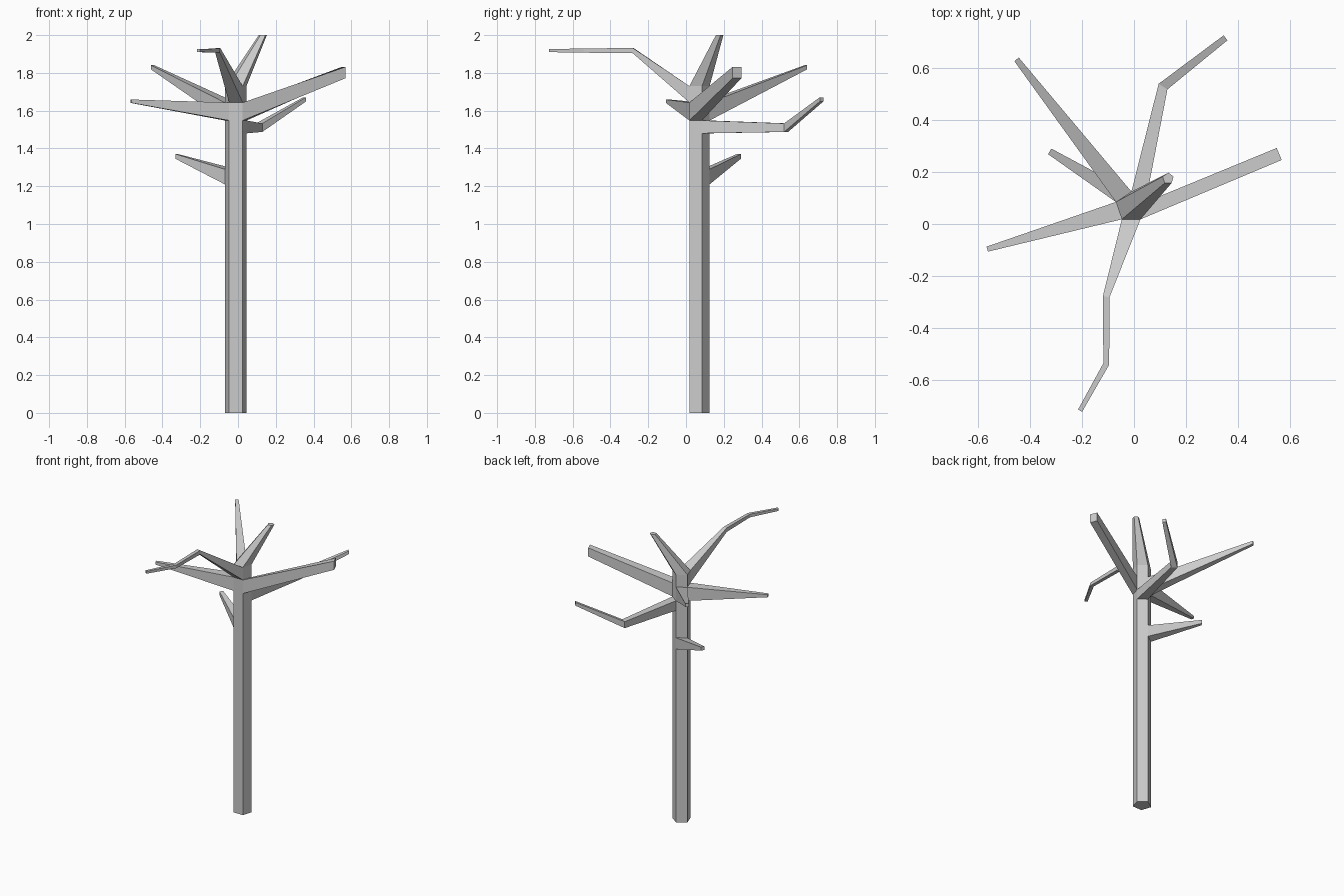
import bpy, bmesh
from mathutils import Vector

if "Cube" in bpy.data.objects:
    bpy.data.objects.remove(bpy.data.objects["Cube"])

# Pentagonal trunk section (front-left, then counter-clockwise seen from above)
PENTA = [(-0.047, 0.018), (0.025, 0.018), (0.045, 0.085), (-0.01, 0.125), (-0.07, 0.085)]
LEVELS = [0, 1.21, 1.29, 1.48, 1.548, 1.643, 1.73]

# Each branch grows from one trunk panel: (level, side) -> path of (x, y, z, width, height)
# Sides: 0 front, 1 right, 2 back right, 3 back left, 4 left
BRANCHES = {
    (1, 3): [(-0.325, 0.28, 1.358, 0.025, 0.025)],
    (3, 2): [(0.112, 0.53, 1.51, 0.04, 0.045), (0.353, 0.718, 1.66, 0.024, 0.022)],
    (4, 1): [(0.56, 0.27, 1.802, 0.05, 0.06)],
    (4, 3): [(-0.453, 0.635, 1.83, 0.022, 0.022)],
    (4, 4): [(-0.566, -0.097, 1.65, 0.02, 0.018)],
    (5, 0): [(-0.107, -0.28, 1.918, 0.026, 0.028), (-0.107, -0.54, 1.918, 0.023, 0.022),
             (-0.208, -0.72, 1.918, 0.018, 0.016)],
}

bm = bmesh.new()


def bridge(a, b, skip=()):
    n = len(a)
    for i in range(n):
        if i not in skip:
            bm.faces.new((a[i], a[(i + 1) % n], b[(i + 1) % n], b[i]))


# Trunk rings, then the leaning top shoot as the last ring
rings = [[bm.verts.new((x, y, z)) for x, y in PENTA] for z in LEVELS]
cx, cy = -0.011, 0.066
rings.append([bm.verts.new((0.132 + (x - cx) * 0.37, 0.176 + (y - cy) * 0.37, 2.0))
              for x, y in PENTA])
bm.faces.new(rings[0][::-1])
bm.faces.new(rings[-1])
for k in range(len(rings) - 1):
    bridge(rings[k], rings[k + 1], [s for (lv, s) in BRANCHES if lv == k])

# Four-sided tapering branches
for (k, s), path in BRANCHES.items():
    t = (s + 1) % 5
    ring = [rings[k][s], rings[k][t], rings[k + 1][t], rings[k + 1][s]]
    centres = [sum((v.co for v in ring), Vector()) / 4] + [Vector(p[:3]) for p in path]
    for i, (x, y, z, w, h) in enumerate(path, 1):
        d = Vector()
        for a, b in zip(centres[i - 1:i + 1], centres[i:i + 2]):
            seg = b - a
            d += Vector((seg.x, seg.y, 0)).normalized()
        side = Vector((-d.y, d.x, 0)).normalized() * w / 2
        up = Vector((0, 0, h / 2))
        c = centres[i]
        new = [bm.verts.new(p) for p in (c - side - up, c + side - up, c + side + up, c - side + up)]
        bridge(ring, new)
        ring = new
    bm.faces.new(ring)

bmesh.ops.recalc_face_normals(bm, faces=bm.faces)
mesh = bpy.data.meshes.new("bare_tree")
bm.to_mesh(mesh)
bm.free()
bpy.context.collection.objects.link(bpy.data.objects.new("bare_tree", mesh))
